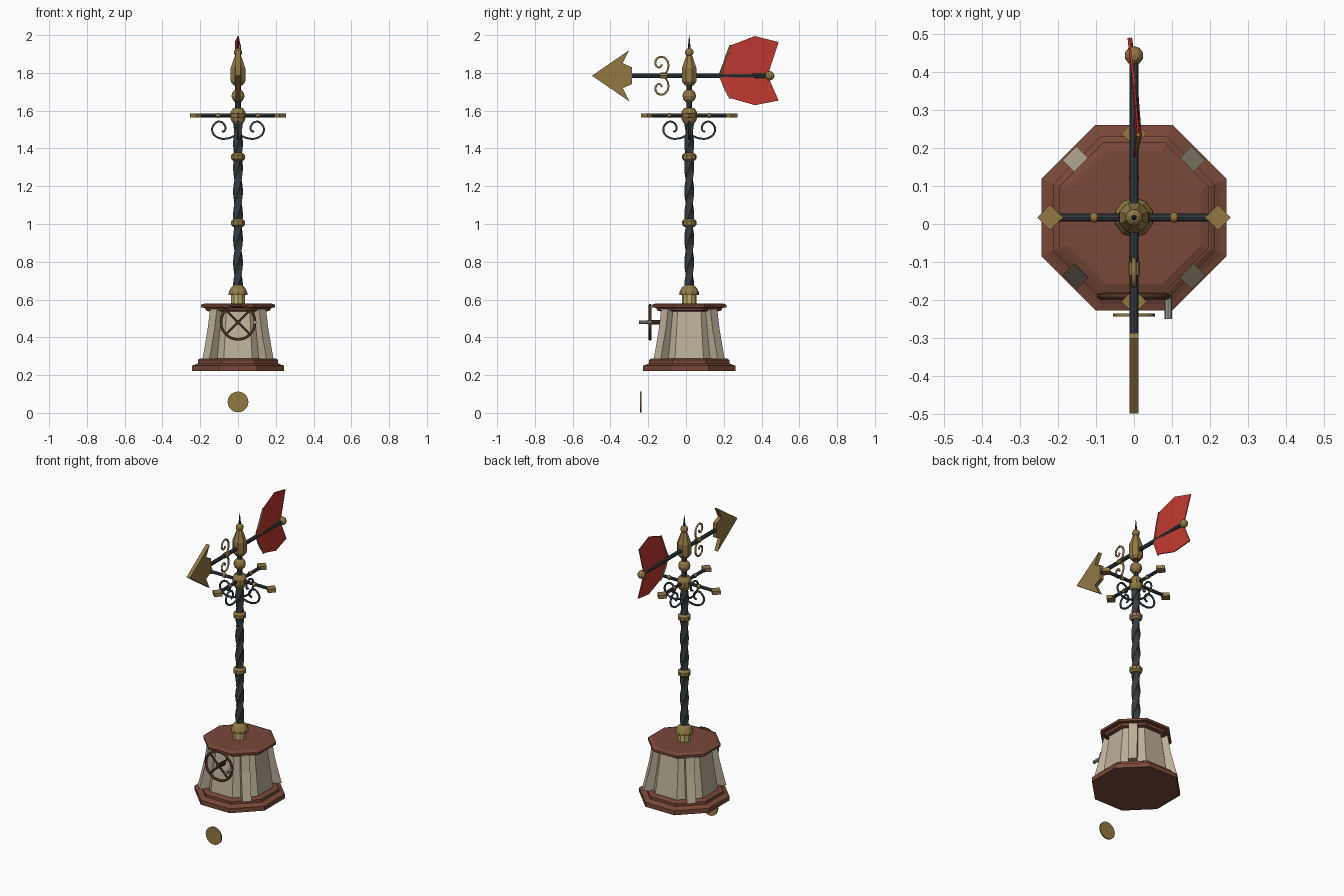
import bpy, bmesh, math
from mathutils import Matrix, Vector

if "Cube" in bpy.data.objects:
    bpy.data.objects.remove(bpy.data.objects["Cube"])

CY = 0.017                      # y of the pole axis
ARROW_Z = 1.785
ARM_Z = 1.575
OCT = 1 / math.cos(math.pi / 8)  # apothem to corner radius


def material(name, r, g, b):
    m = bpy.data.materials.new(name)
    m.diffuse_color = (r, g, b, 1)
    m.use_nodes = True
    m.node_tree.nodes["Principled BSDF"].inputs["Base Color"].default_value = (r, g, b, 1)
    return m


WOOD = material("red_brown_wood", 0.19, 0.065, 0.04)
STONE = material("warm_stone", 0.50, 0.43, 0.32)
BRASS = material("aged_brass", 0.29, 0.19, 0.06)
PALE = material("pale_brass", 0.52, 0.43, 0.16)
IRON = material("dark_iron", 0.035, 0.045, 0.052)
RED = material("red_paint", 0.52, 0.04, 0.03)
BROWN = material("dark_brown", 0.075, 0.032, 0.016)
STEEL = material("grey_steel", 0.36, 0.33, 0.29)


def finish(name, bm, mat):
    bmesh.ops.recalc_face_normals(bm, faces=bm.faces)
    me = bpy.data.meshes.new(name)
    bm.to_mesh(me)
    bm.free()
    me.materials.append(mat)
    ob = bpy.data.objects.new(name, me)
    bpy.context.collection.objects.link(ob)
    return ob


def loft(name, rings, mat):
    """Skin a list of equal rings of points and cap both ends."""
    bm = bmesh.new()
    loops = [[bm.verts.new(p) for p in ring] for ring in rings]
    n = len(loops[0])
    for a, b in zip(loops, loops[1:]):
        for i in range(n):
            j = (i + 1) % n
            bm.faces.new((a[i], a[j], b[j], b[i]))
    bm.faces.new(loops[0])
    bm.faces.new(loops[-1])
    return finish(name, bm, mat)


def lathe(name, profile, mat, sides=8, scale=1.0):
    """Turn (radius, z) points around the pole axis, flats facing the axes."""
    rings = []
    for r, z in profile:
        angles = [(i + 0.5) * math.tau / sides for i in range(sides)]
        rings.append([(r * scale * math.cos(a), CY + r * scale * math.sin(a), z) for a in angles])
    return loft(name, rings, mat)


def rod(name, a, b, radius, mat, sides=8):
    a, b = Vector(a), Vector(b)
    bm = bmesh.new()
    rot = (b - a).to_track_quat('Z', 'Y').to_matrix().to_4x4()
    bmesh.ops.create_cone(bm, cap_ends=True, segments=sides, radius1=radius, radius2=radius,
                          depth=(b - a).length, matrix=Matrix.Translation((a + b) / 2) @ rot)
    return finish(name, bm, mat)


def ball(name, centre, radius, mat):
    bm = bmesh.new()
    bmesh.ops.create_uvsphere(bm, u_segments=10, v_segments=6, radius=radius,
                              matrix=Matrix.Translation(centre))
    return finish(name, bm, mat)


def tube(name, points, radius, mat, closed=False):
    cu = bpy.data.curves.new(name, 'CURVE')
    cu.dimensions = '3D'
    cu.bevel_depth = radius
    cu.bevel_resolution = 1
    cu.resolution_u = 4
    cu.use_fill_caps = True
    sp = cu.splines.new('BEZIER')
    sp.bezier_points.add(len(points) - 1)
    for bp, p in zip(sp.bezier_points, points):
        bp.co = p
        bp.handle_left_type = bp.handle_right_type = 'AUTO'
    sp.use_cyclic_u = closed
    ob = bpy.data.objects.new(name, cu)
    bpy.context.collection.objects.link(ob)
    cu.materials.append(mat)
    return ob


# Octagonal pedestal
lathe("plinth", [(0.244, 0.222), (0.244, 0.25), (0.228, 0.255), (0.213, 0.262),
                 (0.213, 0.28), (0.2, 0.288)], WOOD, scale=OCT)
lathe("stone_core", [(0.182, 0.285), (0.174, 0.345), (0.147, 0.55)], STONE, scale=OCT)
lathe("cap", [(0.155, 0.538), (0.17, 0.542), (0.175, 0.556), (0.197, 0.558), (0.197, 0.572),
              (0.175, 0.58)], WOOD, scale=OCT)

# Flared buttresses on the four diagonals
for k in range(4):
    turn = Matrix.Rotation(math.radians(45 + 90 * k), 3, 'Z')
    rings = []
    for outer, z in [(0.24, 0.285), (0.225, 0.345), (0.2, 0.45), (0.184, 0.55)]:
        rings.append([turn @ Vector((x, y, z)) + Vector((0, CY, 0)) for x, y in
                      [(0.1, -0.026), (outer, -0.026), (outer, 0.026), (0.1, 0.026)]])
    loft("buttress", rings, STONE)

# Hand wheel with crossed spokes, axle and crank handle
WY, WZ, WR = -0.19, 0.48, 0.09
tube("wheel_rim", [(WR * math.cos(i * math.tau / 8), WY, WZ + WR * math.sin(i * math.tau / 8))
                   for i in range(8)], 0.008, BROWN, closed=True)
for s in (-1, 1):
    d = WR * math.sqrt(0.5)
    rod("wheel_spoke", (-d, WY, WZ - s * d), (d, WY, WZ + s * d), 0.006, BROWN, 6)
rod("wheel_axle", (0, -0.205, WZ), (0, -0.12, WZ), 0.013, BROWN)
rod("crank_handle", (WR, -0.25, WZ), (WR, -0.18, WZ), 0.01, STEEL)

# Loose round token in front
rod("token", (0, -0.244, 0.058), (0, -0.236, 0.058), 0.055, BRASS, 20)

# Pole foot, twisted pole and collars
lathe("foot_collar", [(0.038, 0.578), (0.038, 0.63)], PALE, 10)
lathe("foot_dome", [(0.053, 0.625), (0.051, 0.64), (0.04, 0.662), (0.024, 0.678)], BRASS, 10)
rings = []
for i in range(41):
    t = i / 40
    rings.append([(r * math.cos(a), CY + r * math.sin(a), 0.67 + 0.88 * t)
                  for k in range(8)
                  for r, a in [((0.026, 0.02)[k % 2], k * math.tau / 8 + t * math.tau * 1.75)]])
loft("twisted_pole", rings, IRON)
for z in (1.005, 1.355):
    lathe("pole_collar", [(0.026, z - 0.022), (0.038, z - 0.01), (0.038, z + 0.01),
                          (0.026, z + 0.022)], BRASS, 10)

# Compass hub, spindle and turned finial
lathe("compass_hub", [(0.026, 1.53), (0.036, 1.545), (0.042, 1.56), (0.042, 1.59),
                      (0.036, 1.602), (0.026, 1.615)], BRASS, 10)
rod("spindle", (0, CY, 1.6), (0, CY, 1.76), 0.015, IRON)
ball("spindle_ball", (0, CY, 1.678), 0.036, BRASS)
lathe("vane_hub", [(0.024, 1.732), (0.04, 1.752), (0.042, 1.76), (0.042, 1.825),
                   (0.036, 1.84), (0.02, 1.885), (0.012, 1.9)], BRASS)
ball("finial_ball", (0, CY, 1.909), 0.023, BRASS)
lathe("finial_spike", [(0.008, 1.925), (0.001, 1.998)], IRON, 6)

# Four compass arms with beads, diamond tips and scroll brackets
scroll = [(0.015, 1.468), (0.055, 1.453), (0.105, 1.457), (0.136, 1.49), (0.127, 1.527),
          (0.097, 1.542), (0.07, 1.522), (0.07, 1.495), (0.085, 1.488)]
for k in range(4):
    d = Vector((math.cos(k * math.pi / 2), math.sin(k * math.pi / 2), 0))
    side = Vector((-d.y, d.x, 0))
    base = Vector((0, CY, ARM_Z))
    rod("compass_arm", base, base + d * 0.2, 0.01, IRON)
    ball("arm_bead", base + d * 0.105, 0.014, BRASS)
    rings = []
    for h in (-0.011, 0.011):
        rings.append([base + d * (0.221 + u * 0.034) + side * v * 0.034 + Vector((0, 0, h))
                      for u, v in [(1, 0), (0, 1), (-1, 0), (0, -1)]])
    loft("arm_diamond", rings, BRASS)
    tube("arm_scroll", [d * r + Vector((0, CY, z)) for r, z in scroll], 0.006, IRON)

# Arrow shaft, arrowhead and tail ball
rod("arrow_shaft", (0, -0.31, ARROW_Z), (0, 0.44, ARROW_Z), 0.012, IRON)
half = [(-0.3, 0.136), (-0.335, 0.066), (-0.287, 0.045)]
outline = [(-0.498, 0)] + half + [(y, -h) for y, h in reversed(half)]
bm = bmesh.new()
face = bm.faces.new([bm.verts.new((-0.012, y, ARROW_Z + h)) for y, h in outline])
ext = bmesh.ops.extrude_face_region(bm, geom=[face])
bmesh.ops.translate(bm, vec=(0.024, 0, 0),
                    verts=[g for g in ext["geom"] if isinstance(g, bmesh.types.BMVert)])
finish("arrowhead", bm, BRASS)
ball("tail_ball", (0, 0.443, ARROW_Z), 0.025, BRASS)

# Pair of curls on the shaft
curl = [(-0.115, 0.0), (-0.094, 0.045), (-0.103, 0.085), (-0.133, 0.1), (-0.16, 0.08),
        (-0.157, 0.052), (-0.137, 0.045), (-0.128, 0.06)]
for s in (-1, 1):
    tube("shaft_curl", [(0, y, ARROW_Z + s * h) for y, h in curl], 0.006, BRASS)
rod("curl_clasp", (0, -0.135, ARROW_Z), (0, -0.1, ARROW_Z), 0.016, BRASS)

# Gently waved tail fin: (middle y, edge y, edge height, sideways wave)
columns = [(0.175, 0.18, 0.025, 0.0), (0.21, 0.235, 0.16, 0.011), (0.35, 0.365, 0.21, 0.001),
           (0.432, 0.49, 0.178, -0.014)]
bm = bmesh.new()
grid = []
for mid, edge, h, wave in columns:
    grid.append([bm.verts.new(p) for p in [(wave + 0.006, edge, ARROW_Z - h * 0.74),
                                           (wave * 0.6, mid, ARROW_Z),
                                           (wave, edge, ARROW_Z + h)]])
for a, b in zip(grid, grid[1:]):
    for i in range(2):
        bm.faces.new((a[i], b[i], b[i + 1], a[i + 1]))
fin = finish("tail_fin", bm, RED)
mod = fin.modifiers.new("thickness", 'SOLIDIFY')
mod.thickness = 0.006
mod.offset = 0

# Brass trim along the leading edge of the fin
tube("fin_trim", [(0.016, 0.235, ARROW_Z - 0.12), (0.005, 0.2, ARROW_Z - 0.05),
                  (0.003, 0.19, ARROW_Z), (0.005, 0.2, ARROW_Z + 0.06),
                  (0.011, 0.236, ARROW_Z + 0.162)], 0.006, BRASS)
